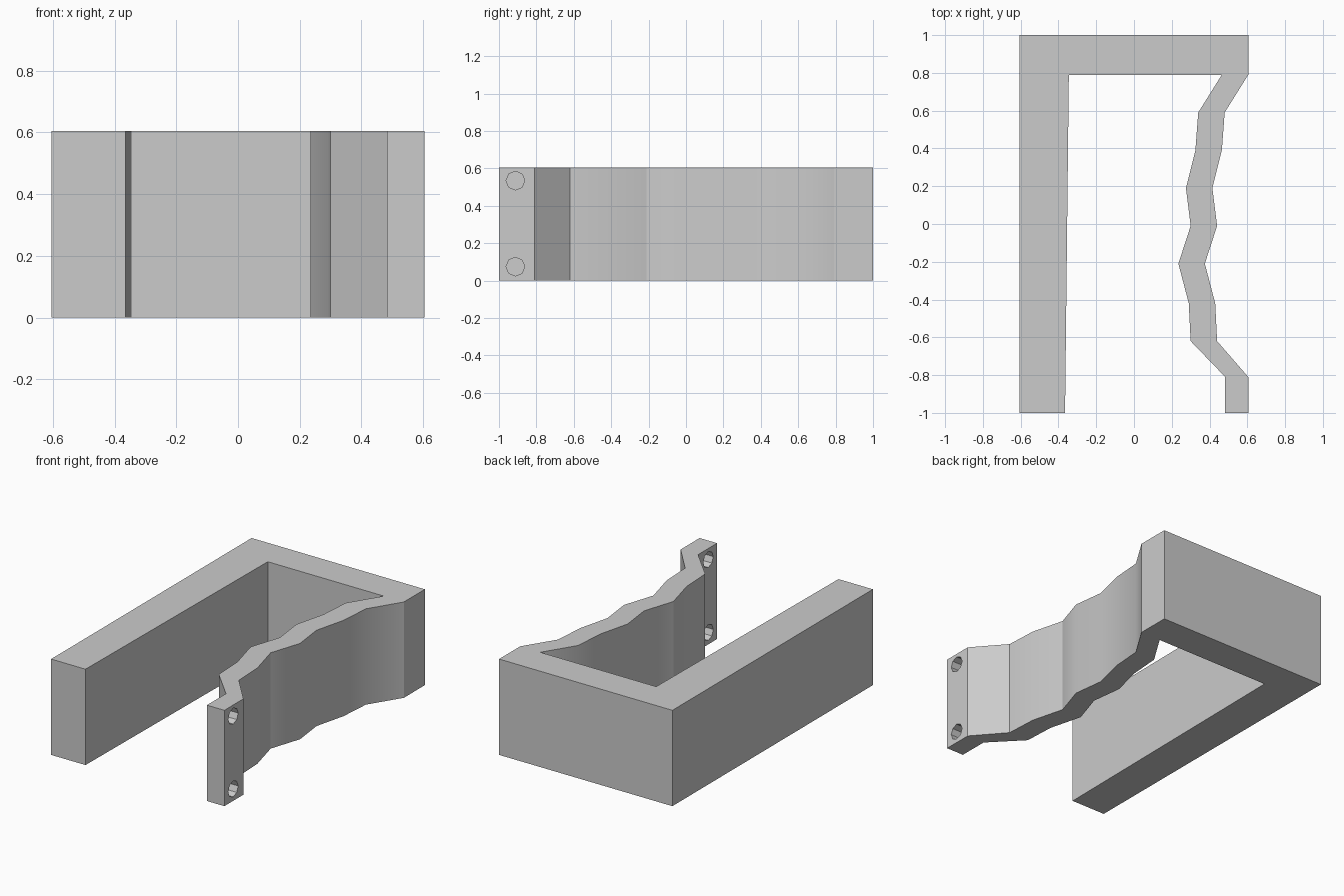
import bpy, bmesh, math
from mathutils import Matrix

cube = bpy.data.objects.get("Cube")
if cube:
    bpy.data.objects.remove(cube, do_unlink=True)

HEIGHT = 0.605
HALF_WIDTH = 0.605

grey = bpy.data.materials.new("plain grey")
grey.use_nodes = True
colour = (0.6, 0.6, 0.6, 1)
grey.diffuse_color = colour
grey.node_tree.nodes["Principled BSDF"].inputs["Base Color"].default_value = colour


def make_object(name, bm):
    bmesh.ops.recalc_face_normals(bm, faces=bm.faces)
    mesh = bpy.data.meshes.new(name)
    bm.to_mesh(mesh)
    bm.free()
    mesh.materials.append(grey)
    obj = bpy.data.objects.new(name, mesh)
    bpy.context.collection.objects.link(obj)
    return obj


# Plan outline: thick straight arm, back wall, rippled thin arm and end tab
ripple = [(HALF_WIDTH, 0.79), (0.48, 0.59), (0.465, 0.39), (0.415, 0.19),
          (0.44, -0.01), (0.375, -0.21), (0.43, -0.42), (0.44, -0.62)]
thickness = 0.14
inner_ripple = [(x - thickness, y) for x, y in reversed(ripple)]
tab = [(HALF_WIDTH, -0.81), (HALF_WIDTH, -1), (0.483, -1), (0.483, -0.81)]
arm = [(-0.345, 0.79), (-0.365, -1), (-HALF_WIDTH, -1),
       (-HALF_WIDTH, 1), (HALF_WIDTH, 1)]
outline = ripple + tab + inner_ripple + arm

bm = bmesh.new()
base = bm.faces.new([bm.verts.new((x, y, 0)) for x, y in outline])
grown = bmesh.ops.extrude_face_region(bm, geom=[base], use_keep_orig=True)
top = [v for v in grown["geom"] if isinstance(v, bmesh.types.BMVert)]
bmesh.ops.translate(bm, verts=top, vec=(0, 0, HEIGHT))
bracket = make_object("rippled_bracket", bm)

# Two screw holes through the end tab
bm = bmesh.new()
for z in (0.075, 0.535):
    place = Matrix.Translation((0.545, -0.912, z)) @ Matrix.Rotation(math.pi / 2, 4, "Y")
    bmesh.ops.create_cone(bm, cap_ends=True, segments=8, radius1=0.05,
                          radius2=0.05, depth=0.3, matrix=place)
cutter = make_object("screw_hole_cutter", bm)
cutter.hide_render = True

bpy.ops.object.select_all(action="DESELECT")
bracket.select_set(True)
bpy.context.view_layer.objects.active = bracket
drill = bracket.modifiers.new("screw holes", "BOOLEAN")
drill.operation = "DIFFERENCE"
drill.solver = "EXACT"
drill.object = cutter
bpy.ops.object.modifier_apply(modifier=drill.name)
bpy.data.objects.remove(cutter, do_unlink=True)

# Soft ripples, crisp corners
bpy.ops.object.shade_smooth_by_angle(angle=math.radians(30))
